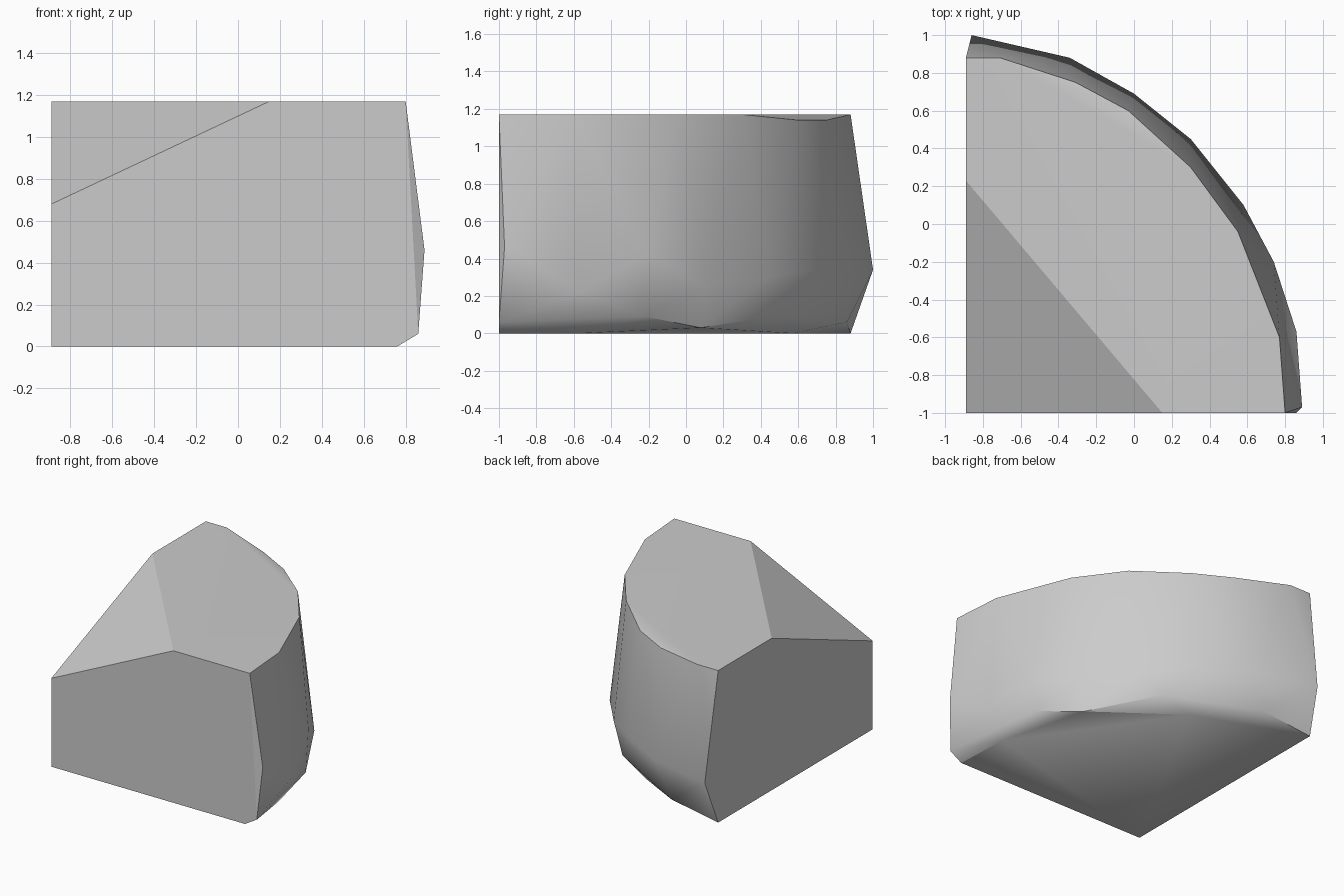
import bpy
import bmesh
import math
from mathutils import Vector

# Remove the default cube if present
default_cube = bpy.data.objects.get("Cube")
if default_cube:
    bpy.data.objects.remove(default_cube, do_unlink=True)


def make_material(name, colour):
    material = bpy.data.materials.new(name)
    material.use_nodes = True
    material.diffuse_color = colour
    material.node_tree.nodes["Principled BSDF"].inputs["Base Color"].default_value = colour
    return material


LEFT, FRONT, TOP = -0.89, -1.0, 1.17

# Square inner corner, before its top is sliced away
inner_corner = [(LEFT, FRONT, 0), (LEFT, FRONT, TOP)]

# Upper rim of the curved outer wall, with a small dip towards the back
upper_rim = [
    (0.8, FRONT, TOP), (0.77, -0.6, TOP), (0.55, -0.04, TOP), (0.3, 0.3, TOP),
    (-0.03, 0.6, 1.14), (-0.31, 0.75, 1.14), (-0.71, 0.88, TOP), (LEFT, 0.88, TOP),
]

# Widest line of the bulging outer wall
bulge = [
    (0.89, -0.97, 0.46), (0.86, -0.57, 0.22), (0.74, -0.2, 0.42), (0.58, 0.1, 0.25),
    (0.3, 0.45, 0.3), (0, 0.69, 0.34), (-0.34, 0.88, 0.34), (-0.86, 1, 0.34),
]

# Worn lower rim, partly chipped above the ground
lower_rim = [
    (0.86, FRONT, 0.06), (0.76, FRONT, 0), (0.74, -0.57, 0), (0.73, -0.22, 0.09),
    (0.53, 0.08, 0.03), (0.17, 0.53, 0.1), (-0.05, 0.57, 0), (-0.48, 0.86, 0.06),
    (LEFT, 0.88, 0),
]

# Wrap the rims into one solid block
bm = bmesh.new()
for point in inner_corner + upper_rim + bulge + lower_rim:
    bm.verts.new(point)
hull = bmesh.ops.convex_hull(bm, input=bm.verts[:])
unused = {v for v in hull["geom_interior"] + hull["geom_unused"]
          if isinstance(v, bmesh.types.BMVert)}
bmesh.ops.delete(bm, geom=list(unused), context="VERTS")

# Slice the sloping facet off the inner top corner
low = Vector((LEFT, FRONT, 0.68))
front_end = Vector((0.15, FRONT, TOP))
back_end = Vector((LEFT, 0.23, TOP))
normal = (front_end - low).cross(back_end - low)
if normal.z < 0:
    normal.negate()
geometry = bm.verts[:] + bm.edges[:] + bm.faces[:]
cut = bmesh.ops.bisect_plane(bm, geom=geometry, plane_co=low, plane_no=normal,
                             clear_outer=True)
rim_edges = [e for e in cut["geom_cut"] if isinstance(e, bmesh.types.BMEdge)]
bmesh.ops.holes_fill(bm, edges=rim_edges, sides=0)

# Merge coplanar triangles into clean flat faces
bmesh.ops.dissolve_limit(bm, angle_limit=math.radians(0.5),
                         verts=bm.verts[:], edges=bm.edges[:])
bmesh.ops.recalc_face_normals(bm, faces=bm.faces[:])

mesh = bpy.data.meshes.new("quarter_block")
bm.to_mesh(mesh)
bm.free()
mesh.materials.append(make_material("stone_grey", (0.6, 0.6, 0.6, 1)))
block = bpy.data.objects.new("quarter_block", mesh)
bpy.context.collection.objects.link(block)

# Smooth the curved wall and keep the cut edges sharp
bpy.ops.object.select_all(action="DESELECT")
block.select_set(True)
bpy.context.view_layer.objects.active = block
bpy.ops.object.shade_smooth_by_angle(angle=math.radians(30))
